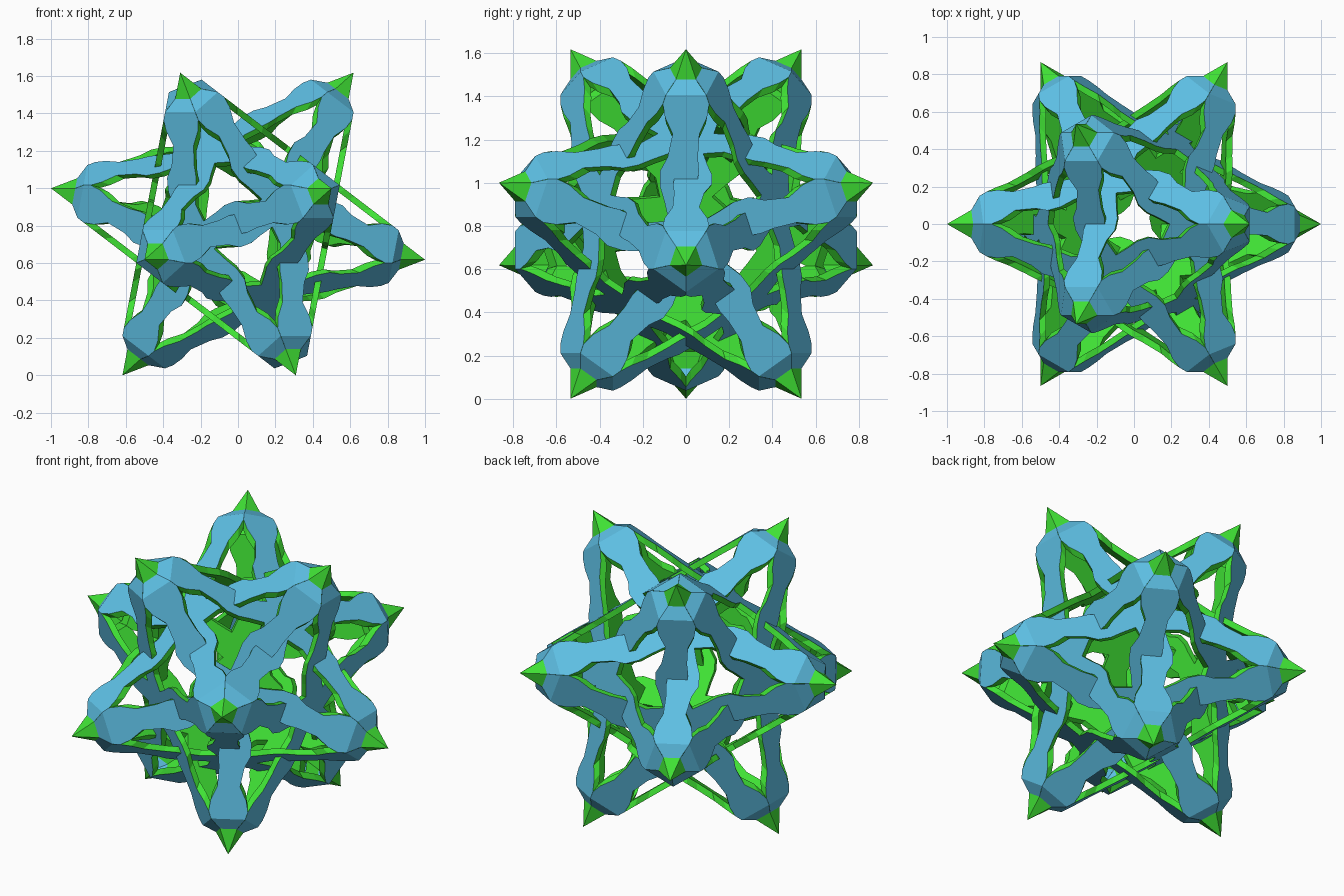
import bpy, bmesh
from math import sin, cos, pi, atan2
from mathutils import Vector

if "Cube" in bpy.data.objects:
    bpy.data.objects.remove(bpy.data.objects["Cube"])

CENTRE = Vector((0, 0, 0.809))
D_STAR, D_IN, D_OUT = 0.455, 0.462, 0.495   # plane distances: star, plate back, plate front
TIP = 1.018

def material(name, rgb):
    m = bpy.data.materials.new(name)
    m.diffuse_color = (*rgb, 1)
    m.use_nodes = True
    m.node_tree.nodes["Principled BSDF"].inputs["Base Color"].default_value = m.diffuse_color
    return m

blue = material("blue", (0.11, 0.52, 0.77))
green = material("green", (0.05, 0.75, 0.035))

# twelve star tips: four rings of three about the vertical axis
tips = []
for z, r, start in ((.809, .618, 0), (.191, 1, 60), (-.191, 1, 0), (-.809, .618, 60)):
    for k in range(3):
        a = (start + 120 * k) * pi / 180
        tips.append(Vector((r * cos(a), r * sin(a), z)).normalized())

# one spoke: (distance from plate centre, half width, sideways bend)
PROFILE = [(.11, .08, 0), (.20, .07, .03), (.27, .085, .035), (.345, .09, .03),
           (.41, .07, .015), (.52, .062, 0), (.60, .098, 0), (.66, .107, 0), (.703, .093, 0)]

def spokes(n):
    """In-plane directions from a plate centre to its five tips, in turning order."""
    dirs = [(t - n * t.dot(n)).normalized() for t in tips if 0.3 < t.dot(n) < 0.6]
    e1 = dirs[0]
    e2 = n.cross(e1)
    dirs.sort(key=lambda d: atan2(d.dot(e2), d.dot(e1)))
    return [(u, n.cross(u)) for u in dirs]

def finish(name, bm, mats):
    bmesh.ops.remove_doubles(bm, verts=bm.verts, dist=1e-4)
    me = bpy.data.meshes.new(name)
    bm.to_mesh(me)
    bm.free()
    for m in mats:
        me.materials.append(m)
    ob = bpy.data.objects.new(name, me)
    ob.location = CENTRE
    bpy.context.collection.objects.link(ob)
    return ob

def outward_tri(bm, pts):
    f = bm.faces.new([bm.verts.new(p) for p in pts])
    f.normal_update()
    if f.normal.dot(f.calc_center_median()) < 0:
        f.normal_flip()

caps, spikes = bmesh.new(), bmesh.new()
for i, n in enumerate(tips):
    # five-spoked plate: blue front, green back and rim
    bm = bmesh.new()
    outline = []
    for u, v in spokes(n):
        outline += [n * D_OUT + u * r + v * (c - w) for r, w, c in PROFILE]
        outline += [n * D_OUT + u * r + v * (c + w) for r, w, c in reversed(PROFILE[1:])]
        # blue cap facet and green spike facet at the end of this spoke
        axis = (n * D_STAR + u * 0.910).normalized()
        outward_tri(caps, [n * D_OUT + u * .703 - v * .093,
                           n * D_OUT + u * .703 + v * .093, axis * 0.93])
        outward_tri(spikes, [n * D_STAR + u * .689 - v * .072,
                             n * D_STAR + u * .689 + v * .072, axis * TIP])
    front = [bm.verts.new(p) for p in outline]
    back = [bm.verts.new(p * (D_IN / D_OUT)) for p in outline]
    bm.faces.new(front).material_index = 0
    bm.faces.new(back[::-1]).material_index = 1
    for j in range(len(front)):
        k = (j + 1) % len(front)
        bm.faces.new((front[k], front[j], back[j], back[k])).material_index = 1
    finish(f"spoked_plate_{i + 1}", bm, [blue, green])

finish("tip_caps", caps, [blue])
finish("tip_spikes", spikes, [green])
